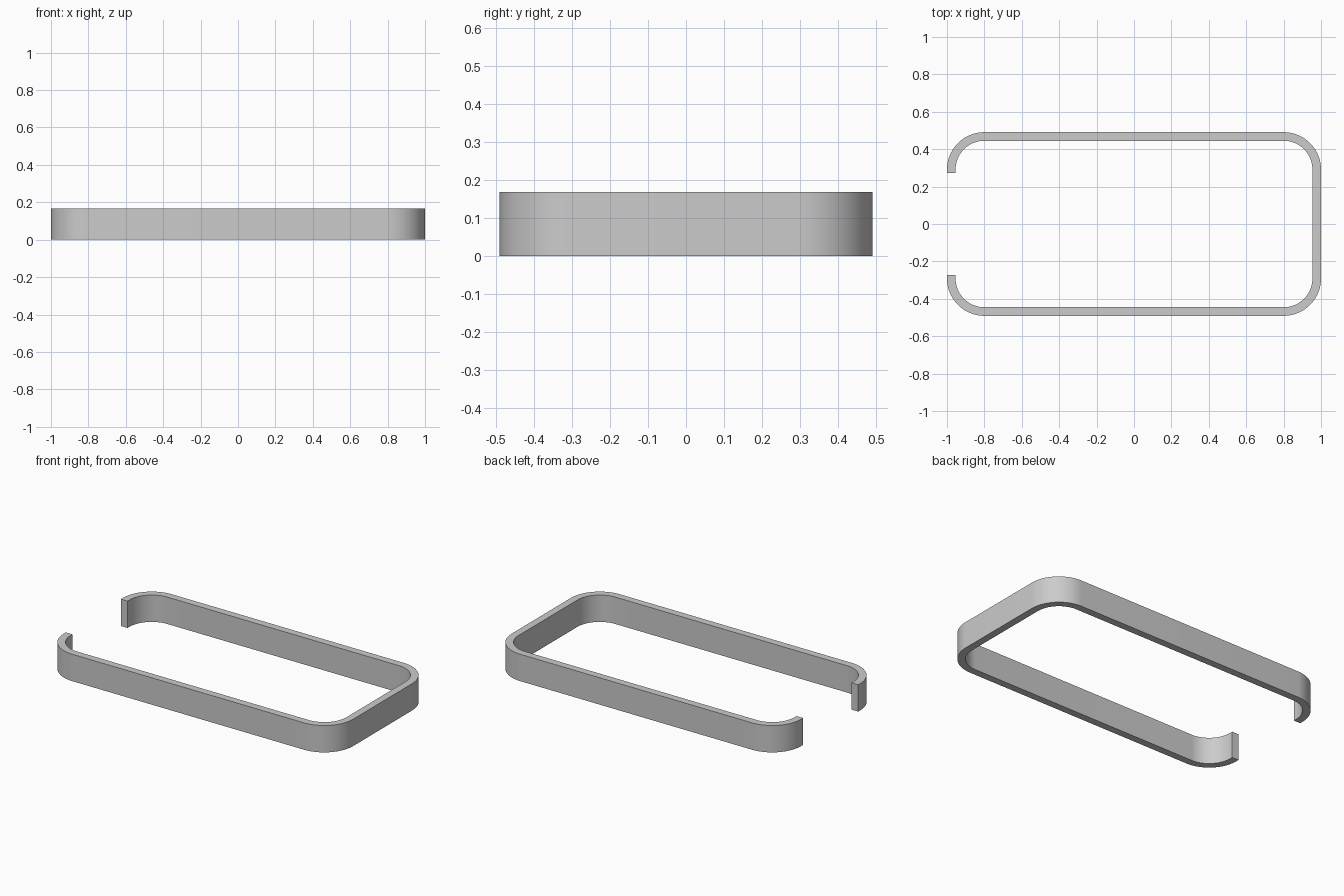
import bpy, bmesh
from math import cos, sin, pi, radians

if "Cube" in bpy.data.objects:
    bpy.data.objects.remove(bpy.data.objects["Cube"], do_unlink=True)

HALF_X, HALF_Y, HEIGHT = 1.0, 0.491, 0.168
WALL, RADIUS, GAP = 0.046, 0.2, 0.272
STEPS = 20

grey = bpy.data.materials.new("plain grey")
grey.use_nodes = True
color = (0.6, 0.6, 0.6, 1)
grey.diffuse_color = color
grey.node_tree.nodes["Principled BSDF"].inputs["Base Color"].default_value = color


def open_outline(inset):
    """Rounded rectangle path, open across the middle of the -x side."""
    r = RADIUS - inset
    cx, cy = HALF_X - RADIUS, HALF_Y - RADIUS
    pts = [(-HALF_X + inset, -GAP)]
    for sx, sy, start in ((-1, -1, pi), (1, -1, 1.5 * pi), (1, 1, 0), (-1, 1, pi / 2)):
        for i in range(STEPS + 1):
            a = start + i / STEPS * pi / 2
            pts.append((sx * cx + r * cos(a), sy * cy + r * sin(a)))
    pts.append((-HALF_X + inset, GAP))
    return pts


# Bent strip: flat band between outer and inner outlines, extruded upward
bm = bmesh.new()
outer, inner = [[bm.verts.new((x, y, 0)) for x, y in open_outline(d)] for d in (0, WALL)]
for i in range(len(outer) - 1):
    bm.faces.new((outer[i], outer[i + 1], inner[i + 1], inner[i]))
ext = bmesh.ops.extrude_face_region(bm, geom=bm.faces[:], use_keep_orig=True)
top = [g for g in ext["geom"] if isinstance(g, bmesh.types.BMVert)]
bmesh.ops.translate(bm, verts=top, vec=(0, 0, HEIGHT))
bmesh.ops.recalc_face_normals(bm, faces=bm.faces[:])

mesh = bpy.data.meshes.new("open_band")
bm.to_mesh(mesh)
bm.free()
mesh.materials.append(grey)
band = bpy.data.objects.new("open_band", mesh)
bpy.context.collection.objects.link(band)

bpy.ops.object.select_all(action="DESELECT")
band.select_set(True)
bpy.context.view_layer.objects.active = band
bpy.ops.object.shade_smooth_by_angle(angle=radians(30))
